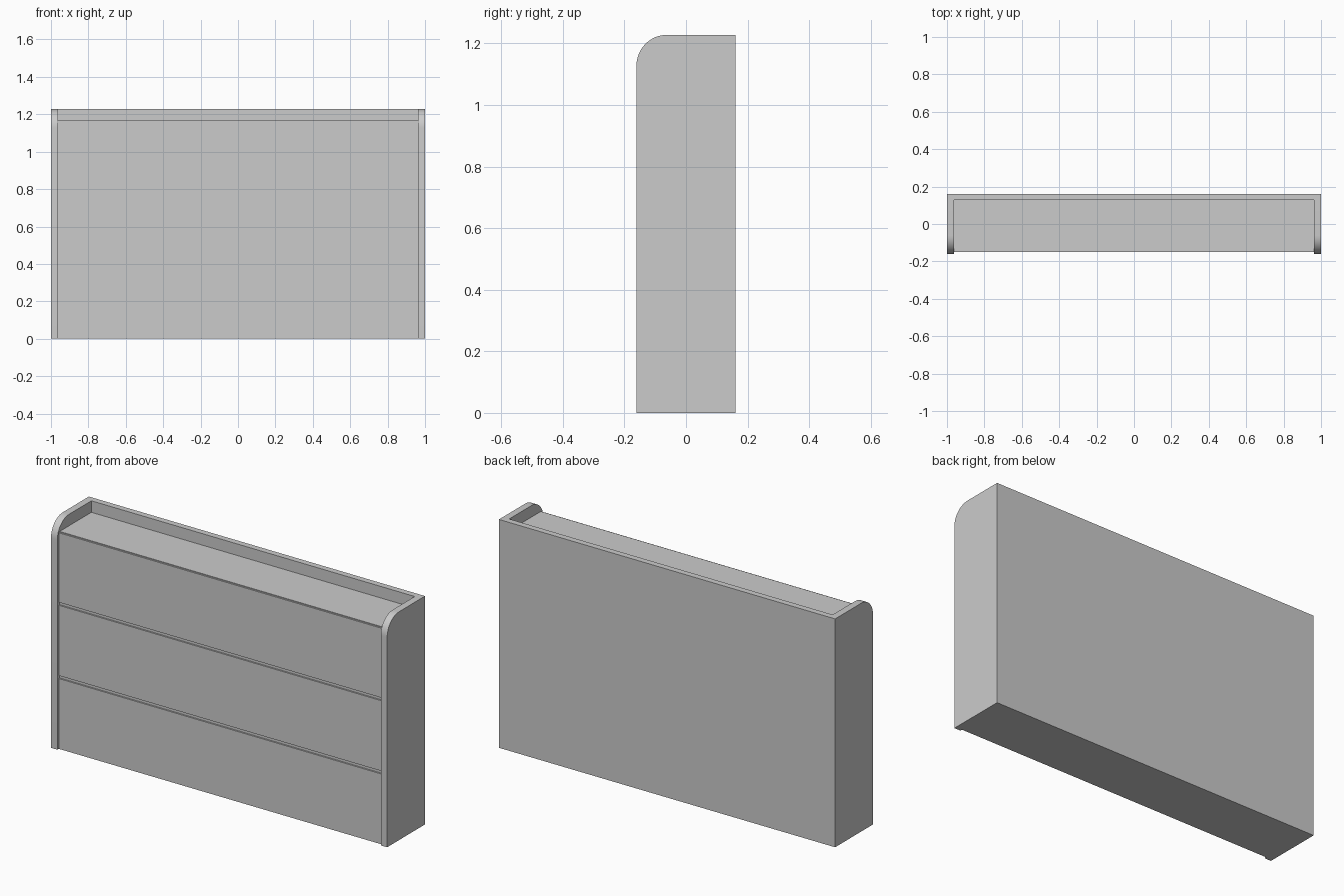
import bpy
import bmesh
from math import sin, cos, pi

cube = bpy.data.objects.get("Cube")
if cube:
    bpy.data.objects.remove(cube, do_unlink=True)

# Overall sizes
HALF_W, INNER_W = 1.0, 0.962
FRONT, BACK = -0.161, 0.161
HEIGHT, TOP_Z = 1.228, 1.166
PANEL_Y, BACK_INNER = -0.149, 0.128
GAP, RADIUS = 0.016, 0.1

grey = bpy.data.materials.new("plain grey")
grey.use_nodes = True
colour = (0.6, 0.6, 0.6, 1.0)
grey.diffuse_color = colour
grey.node_tree.nodes["Principled BSDF"].inputs["Base Color"].default_value = colour


def extrude_profile(name, profile, x0, x1):
    """Extrude a (y, z) outline along x into a solid."""
    bm = bmesh.new()
    face = bm.faces.new([bm.verts.new((x0, y, z)) for y, z in profile])
    moved = bmesh.ops.extrude_face_region(bm, geom=[face])["geom"]
    verts = [v for v in moved if isinstance(v, bmesh.types.BMVert)]
    bmesh.ops.translate(bm, verts=verts, vec=(x1 - x0, 0, 0))
    bmesh.ops.recalc_face_normals(bm, faces=bm.faces)
    mesh = bpy.data.meshes.new(name)
    bm.to_mesh(mesh)
    bm.free()
    mesh.materials.append(grey)
    obj = bpy.data.objects.new(name, mesh)
    bpy.context.collection.objects.link(obj)
    return obj


def board(name, x0, x1, y0, y1, z0, z1):
    return extrude_profile(name, [(y0, z0), (y1, z0), (y1, z1), (y0, z1)], x0, x1)


# Side panels with a rounded upper front corner
arc = [(FRONT + RADIUS * (1 - cos(a)), HEIGHT - RADIUS * (1 - sin(a)))
       for a in (pi / 2 * i / 12 for i in range(13))]
side_profile = [(BACK, 0), (FRONT, 0)] + arc + [(BACK, HEIGHT)]
for name, x0, x1 in (("right_side", -HALF_W, -INNER_W), ("left_side", INNER_W, HALF_W)):
    side = extrude_profile(name, side_profile, x0, x1)
    bpy.ops.object.select_all(action="DESELECT")
    side.select_set(True)
    bpy.context.view_layer.objects.active = side
    bpy.ops.object.shade_smooth_by_angle(angle=pi / 6)

# Back panel rising above the top, and the recessed carcass
board("back_panel", -INNER_W, INNER_W, BACK_INNER, BACK, 0, HEIGHT)
board("carcass", -INNER_W, INNER_W, PANEL_Y + 0.008, BACK_INNER, 0, TOP_Z)

# Three drawer fronts separated by narrow grooves
pitch = (TOP_Z + GAP) / 3
for i, name in enumerate(("lower_drawer", "middle_drawer", "upper_drawer")):
    top = (i + 1) * pitch - GAP
    if i == 2:
        top -= 0.004
    board(name, -INNER_W, INNER_W, PANEL_Y, PANEL_Y + 0.008, i * pitch, top)
